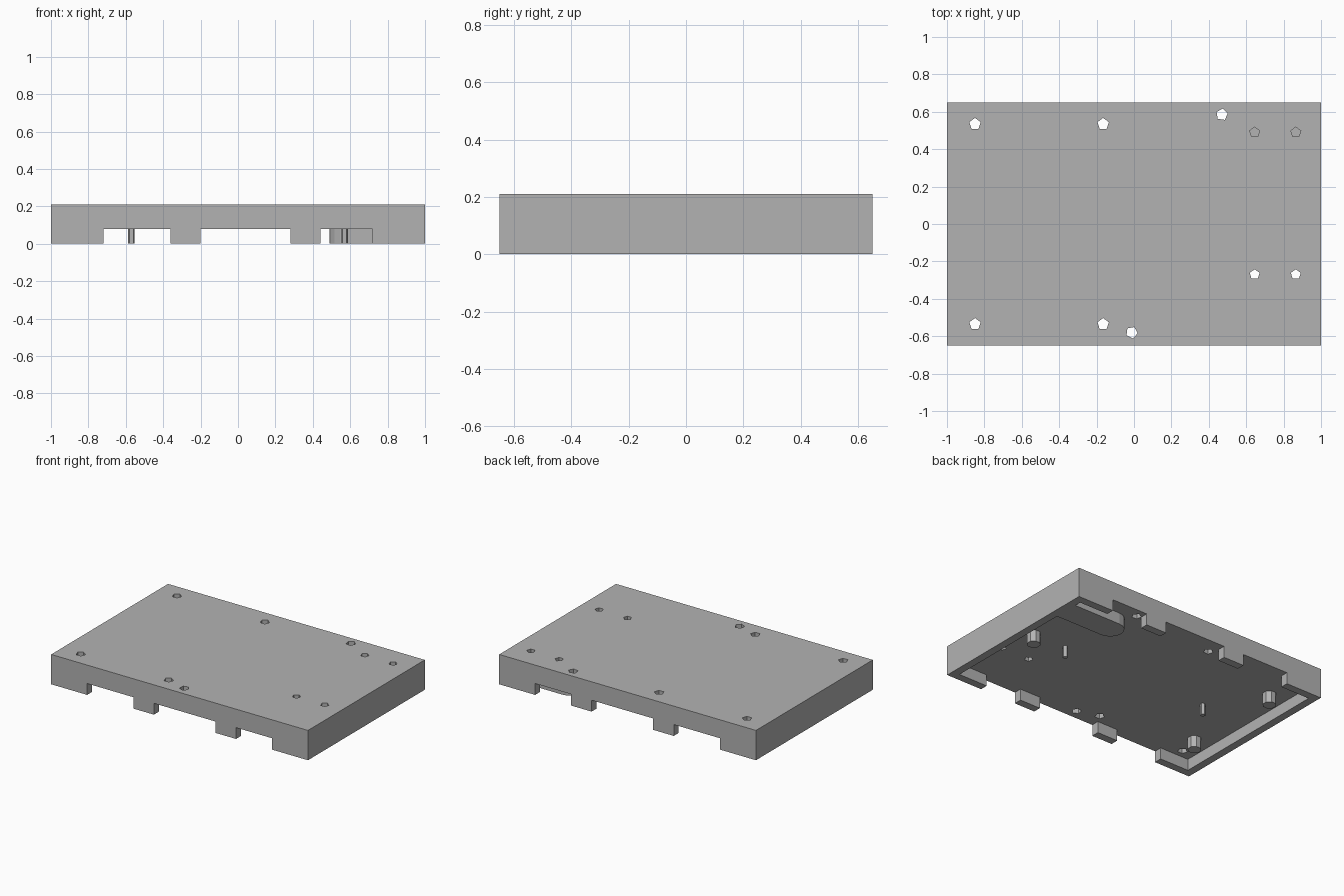
import bpy
import bmesh
from math import cos, sin, pi, radians

cube = bpy.data.objects.get("Cube")
if cube:
    bpy.data.objects.remove(cube, do_unlink=True)

LENGTH, DEPTH, HEIGHT = 2.0, 1.3, 0.21
WALL, CEILING = 0.055, 0.08

# Single grey material
grey = bpy.data.materials.new("plain grey")
grey.use_nodes = True
colour = (0.45, 0.45, 0.45, 1)
grey.diffuse_color = colour
grey.node_tree.nodes["Principled BSDF"].inputs["Base Color"].default_value = colour


def prism(name, outline, z0, z1):
    """Extrude a counter-clockwise outline from z0 to z1."""
    bm = bmesh.new()
    base = bm.faces.new([bm.verts.new((x, y, z0)) for x, y in outline])
    top = bmesh.ops.extrude_face_region(bm, geom=[base])["geom"]
    verts = [v for v in top if isinstance(v, bmesh.types.BMVert)]
    bmesh.ops.translate(bm, verts=verts, vec=(0, 0, z1 - z0))
    bmesh.ops.recalc_face_normals(bm, faces=bm.faces)
    mesh = bpy.data.meshes.new(name)
    bm.to_mesh(mesh)
    bm.free()
    mesh.materials.append(grey)
    obj = bpy.data.objects.new(name, mesh)
    bpy.context.collection.objects.link(obj)
    return obj


def rectangle(x0, x1, y0, y1):
    return [(x0, y0), (x1, y0), (x1, y1), (x0, y1)]


def polygon(x, y, r, sides, turn=90):
    angles = [radians(turn) + 2 * pi * i / sides for i in range(sides)]
    return [(x + r * cos(a), y + r * sin(a)) for a in angles]


def cut(target, outline, z0, z1):
    """Subtract a prism and discard the cutter."""
    cutter = prism("cutter", outline, z0, z1)
    cutter.hide_render = True
    mod = target.modifiers.new("cut", "BOOLEAN")
    mod.operation, mod.solver, mod.object = "DIFFERENCE", "EXACT", cutter
    graph = bpy.context.evaluated_depsgraph_get()
    mesh = bpy.data.meshes.new_from_object(target.evaluated_get(graph))
    target.modifiers.clear()
    target.data = mesh
    bpy.data.objects.remove(cutter, do_unlink=True)


# Case: solid block hollowed from below
hx, hy = LENGTH / 2, DEPTH / 2
ix, iy = hx - WALL, hy - WALL
case = prism("case", rectangle(-hx, hx, -hy, hy), 0, HEIGHT)
cut(case, rectangle(-ix, ix, -iy, iy), -0.1, CEILING)

# Notches through the front and back walls
for x0, x1 in ((-0.72, -0.36), (-0.20, 0.28), (0.44, 0.72)):
    cut(case, rectangle(x0, x1, -hy - 0.1, hy + 0.1), -0.1, CEILING)

# Five-sided screw holes
holes = [(x, y, 0.032, 90) for x in (-0.85, -0.165) for y in (-0.535, 0.535)]
holes += [(x, y, 0.028, 90) for x in (0.645, 0.865) for y in (-0.27, 0.49)]
holes += [(0.47, 0.585, 0.032, 10), (-0.012, -0.58, 0.032, 65)]
for x, y, r, turn in holes:
    cut(case, polygon(x, y, r, 5, turn), 0.02, HEIGHT + 0.1)

# Round-ended block under the ceiling, closing two of the holes
cx, cy, r = 0.58, 0.457, 0.09
arc = [radians(90 + 180 * i / 8) for i in range(9)]
outline = [(cx + r * cos(a), cy + r * sin(a)) for a in arc]
outline += [(ix, cy - r), (ix, cy + r)]
prism("rounded_block", outline, 0, CEILING + 0.002)

# Thick and thin support posts
for i, (x, y) in enumerate(((0.83, 0), (-0.81, 0.37), (-0.81, -0.37))):
    prism(f"thick_post_{i + 1}", polygon(x, y, 0.045, 8, 22.5), 0, CEILING + 0.002)
for side, x in (("left", 0.57), ("right", -0.57)):
    prism(f"thin_post_{side}", polygon(x, 0, 0.018, 5), 0, CEILING + 0.002)
